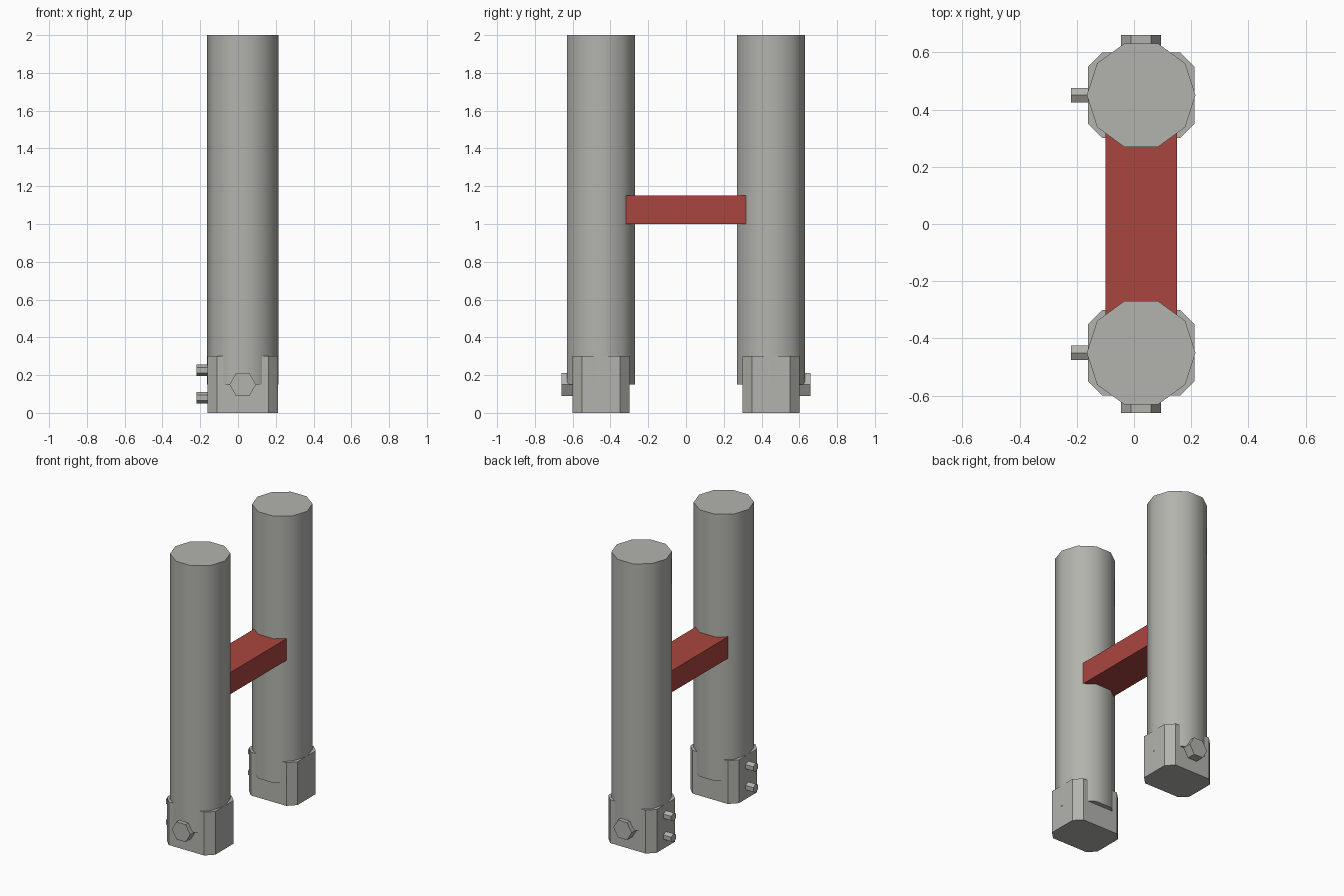
import bpy, bmesh, math
from mathutils import Matrix, Vector

if "Cube" in bpy.data.objects:
    bpy.data.objects.remove(bpy.data.objects["Cube"])


def material(name, rgb):
    m = bpy.data.materials.new(name)
    m.diffuse_color = (*rgb, 1)
    m.use_nodes = True
    m.node_tree.nodes["Principled BSDF"].inputs["Base Color"].default_value = m.diffuse_color
    return m


GREY = material("warm_grey", (0.45, 0.45, 0.42))
RED = material("brick_red", (0.40, 0.06, 0.05))
CX, CY = 0.025, 0.45  # post centre


def prism(name, outline, origin, axes, depth, mat, smooth=False):
    """Extrude a 2D outline; axes = (u, v, extrusion direction)."""
    u, v, w = map(Vector, axes)
    o = Vector(origin)
    bm = bmesh.new()
    base = [bm.verts.new(o + u * a + v * b) for a, b in outline]
    top = [bm.verts.new(p.co + w * depth) for p in base]
    n = len(base)
    for i in range(n):
        j = (i + 1) % n
        bm.faces.new((base[i], base[j], top[j], top[i])).smooth = smooth
    bm.faces.new(base[::-1])
    bm.faces.new(top)
    bmesh.ops.recalc_face_normals(bm, faces=bm.faces)
    me = bpy.data.meshes.new(name)
    bm.to_mesh(me)
    bm.free()
    me.materials.append(mat)
    ob = bpy.data.objects.new(name, me)
    bpy.context.collection.objects.link(ob)
    return ob


def ngon(n, r):
    return [(r * math.cos(2 * math.pi * i / n), r * math.sin(2 * math.pi * i / n))
            for i in range(n)]


def chamfered(hx, hy, c):
    return [(hx, -hy + c), (hx, hy - c), (hx - c, hy), (-hx + c, hy),
            (-hx, hy - c), (-hx, -hy + c), (-hx + c, -hy), (hx - c, -hy)]


X, Y, Z = (1, 0, 0), (0, 1, 0), (0, 0, 1)

for side, s in (("front", -1), ("back", 1)):
    cy = s * CY
    # ten-sided smooth post
    prism(side + "_post", ngon(10, 0.19), (CX, cy, 0.15), (X, Y, Z), 1.85, GREY, True)
    # chamfered foot
    prism(side + "_foot", chamfered(0.186, 0.15, 0.05), (CX, cy, 0), (X, Y, Z), 0.30, GREY)
    # large hex bolt on the outer face
    prism(side + "_large_bolt", ngon(6, 0.07), (CX, s * 0.58, 0.15),
          (X, Z, (0, s, 0)), 0.08, GREY)
    # two small hex bolts on the left face
    for label, z in (("lower", 0.08), ("upper", 0.225)):
        prism(f"{side}_{label}_small_bolt", ngon(6, 0.03), (-0.13, cy, z),
              (Z, Y, (-1, 0, 0)), 0.09, GREY)

# red crossbar joining the posts
prism("crossbar", [(-0.10, -0.36), (0.15, -0.36), (0.15, 0.36), (-0.10, 0.36)],
      (0, 0, 1.0), (X, Y, Z), 0.15, RED)
